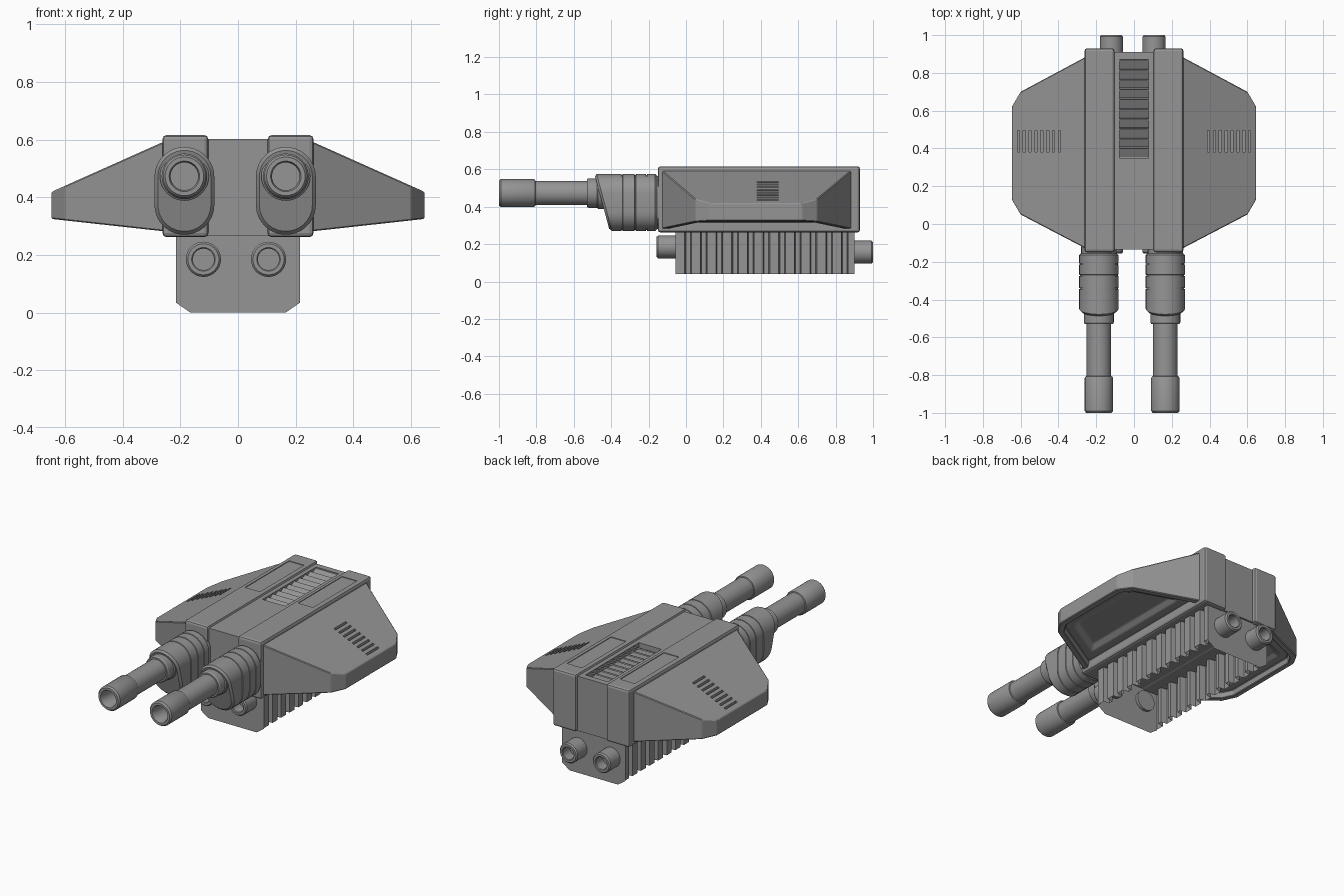
import bpy, bmesh, math
from mathutils import Matrix, Vector

if "Cube" in bpy.data.objects:
    bpy.data.objects.remove(bpy.data.objects["Cube"])

grey = bpy.data.materials.new("dark_grey")
grey.diffuse_color = (0.3, 0.3, 0.3, 1)
grey.use_nodes = True
grey.node_tree.nodes["Principled BSDF"].inputs["Base Color"].default_value = grey.diffuse_color


def finish(name, bm, smooth=True):
    bmesh.ops.recalc_face_normals(bm, faces=bm.faces)
    me = bpy.data.meshes.new(name)
    bm.to_mesh(me)
    bm.free()
    me.materials.append(grey)
    ob = bpy.data.objects.new(name, me)
    bpy.context.collection.objects.link(ob)
    if smooth:
        bpy.ops.object.select_all(action='DESELECT')
        ob.select_set(True)
        bpy.context.view_layer.objects.active = ob
        bpy.ops.object.shade_smooth_by_angle(angle=math.radians(30))
    return ob


def loft(loops):
    bm = bmesh.new()
    rings = [[bm.verts.new(p) for p in lp] for lp in loops]
    n = len(rings[0])
    for a, b in zip(rings, rings[1:]):
        for i in range(n):
            j = (i + 1) % n
            bm.faces.new((a[i], a[j], b[j], b[i]))
    bm.faces.new(rings[0])
    bm.faces.new(rings[-1])
    return bm


def lathe(name, cx, cz, profile, n=32):
    ang = [2 * math.pi * i / n for i in range(n)]
    return finish(name, loft([[(cx + r * math.cos(a), y, cz + r * math.sin(a)) for a in ang]
                              for r, y in profile]))


def add_box(bm, x0, x1, y0, y1, z0, z1, rot=None):
    c = Vector(((x0 + x1) / 2, (y0 + y1) / 2, (z0 + z1) / 2))
    m = Matrix.Translation(c) @ (rot or Matrix()) @ Matrix.Diagonal((x1 - x0, y1 - y0, z1 - z0, 1))
    bmesh.ops.create_cube(bm, size=1, matrix=m)


def boxes(name, specs):
    bm = bmesh.new()
    for s in specs:
        add_box(bm, *s)
    return finish(name, bm, False)


def bevel(ob, w, seg=1):
    m = ob.modifiers.new("bevel", 'BEVEL')
    m.width, m.segments, m.limit_method = w, seg, 'ANGLE'


def cut(ob, cutter):
    m = ob.modifiers.new("cut", 'BOOLEAN')
    m.object, m.operation, m.solver = cutter, 'DIFFERENCE', 'EXACT'
    cutter.hide_render = True
    cutter.hide_viewport = True


def mirror(ob):
    ob.modifiers.new("mirror", 'MIRROR')


# Central body with recessed louvre vent
core = boxes("center_body", [(-0.115, 0.115, -0.135, 0.91, 0.265, 0.602)])
cut(core, boxes("vent_cutter", [(-0.077, 0.077, 0.35, 0.872, 0.565, 0.65)]))
tilt = Matrix.Rotation(math.radians(28), 4, 'X')
boxes("vent_slats", [(-0.077, 0.077, 0.354 + i * 0.052, 0.404 + i * 0.052, 0.578, 0.586, tilt)
                     for i in range(10)])

# Side rails with a shallow panel sunk in the rear half of the top
rail = boxes("side_rail", [(0.103, 0.262, -0.15, 0.93, 0.262, 0.616)])
bevel(rail, 0.014, 2)
cut(rail, boxes("rail_panel_cutter", [(0.13, 0.232, 0.40, 0.83, 0.612, 0.65)]))
mirror(rail)


# Wings with stepped recess beneath and slots on top
def top_z(x):
    return 0.59 - (x - 0.265) * 0.447


def low_z(x):
    return 0.283 + (x - 0.265) * 0.11


plan = [(0.225, -0.146), (0.60, 0.05), (0.647, 0.13), (0.647, 0.62), (0.60, 0.70), (0.225, 0.901)]
bm = loft([[(x, y, low_z(x)) for x, y in plan], [(x, y, top_z(x)) for x, y in plan]])
bmesh.ops.recalc_face_normals(bm, faces=bm.faces)
under = min(bm.faces, key=lambda f: f.normal.z)
for t, d in ((0.035, 0), (0.004, -0.035), (0.05, 0), (0.03, -0.02)):
    bmesh.ops.inset_region(bm, faces=[under], thickness=t, depth=d, use_even_offset=True)
wing = finish("wing", bm, False)
bevel(wing, 0.004)
slots = []
for i in range(8):
    x = 0.395 + i * 0.031
    slots.append((x - 0.006, x + 0.006, 0.38, 0.495, top_z(x) - 0.022, top_z(x) + 0.03))
cut(wing, boxes("wing_slot_cutter", slots))
mirror(wing)

# Lower housing: corrugated side walls, open underneath
bm = bmesh.new()
line, y0, pitch, count = [], -0.055, 0.0838, 11
for i in range(count):
    y = y0 + i * pitch
    line += [(0.216, y), (0.216, y + 0.048), (0.178, y + 0.054), (0.178, y + 0.078)]
line += [(0.216, y0 + count * pitch), (0.216, 0.90)]
cols = [(bm.verts.new((x, y, 0.04)), bm.verts.new((x, y, 0.27))) for x, y in line]
for a, b in zip(cols, cols[1:]):
    bm.faces.new((a[0], b[0], b[1], a[1]))
mirror(finish("ribbed_wall", bm, False))

# Flat end plates with clipped lower corners
half = [(0.165, 0.0), (0.216, 0.035), (0.216, 0.272)]
outline = half + [(-x, z) for x, z in reversed(half)]
for name, y in (("front_plate", -0.055), ("rear_plate", 0.90)):
    bm = bmesh.new()
    bm.faces.new([bm.verts.new((x, y, z)) for x, z in outline])
    if y > 0:
        bmesh.ops.reverse_faces(bm, faces=bm.faces)
    finish(name, bm, False)

# Short lower tubes, front and rear
for side in (-1, 1):
    tx = side * 0.113 - 0.007
    for name, tip, s, z in (("front_tube", -0.157, 1, 0.185), ("rear_tube", 1.0, -1, 0.157)):
        lathe(name, tx, z, [(0.037, tip + s * 0.07), (0.037, tip + s * 0.004), (0.041, tip),
                            (0.054, tip), (0.061, tip + s * 0.008), (0.061, tip + s * 0.12)])

# Gun barrels
barrel = [(0.048, -0.88), (0.048, -0.99), (0.053, -1.0), (0.067, -1.0), (0.075, -0.99),
          (0.075, -0.815), (0.071, -0.807), (0.065, -0.805), (0.065, -0.53), (0.074, -0.53),
          (0.079, -0.522), (0.079, -0.475), (0.085, -0.47), (0.085, -0.38)]


# Barrel shrouds: upright rounded section, slanted nose, fine ring grooves
def section(cx, y, off, slant):
    r, pts = 0.104 - off, []
    for i in range(32):
        a = math.pi * i / 15 if i < 16 else math.pi + math.pi * (i - 16) / 15
        z = (0.471 if i < 16 else 0.374) + r * math.sin(a)
        pts.append((cx + r * math.cos(a), y + slant * (0.575 - z), z))
    return pts


for side in (-1, 1):
    gx = side * 0.176 - 0.01
    lathe("gun_barrel", gx, 0.473, barrel)
    rings = [(-0.49, 0.012, 0.27), (-0.478, 0.0, 0.27)]
    for y in (-0.345, -0.275, -0.215):
        rings += [(y, 0.0, 0), (y + 0.001, 0.004, 0),
                  (y + 0.006, 0.004, 0), (y + 0.007, 0.0, 0)]
    rings += [(-0.165, 0.0, 0.0), (-0.155, 0.01, 0.0), (-0.12, 0.01, 0.0)]
    finish("barrel_shroud", loft([section(gx, *r) for r in rings]))
